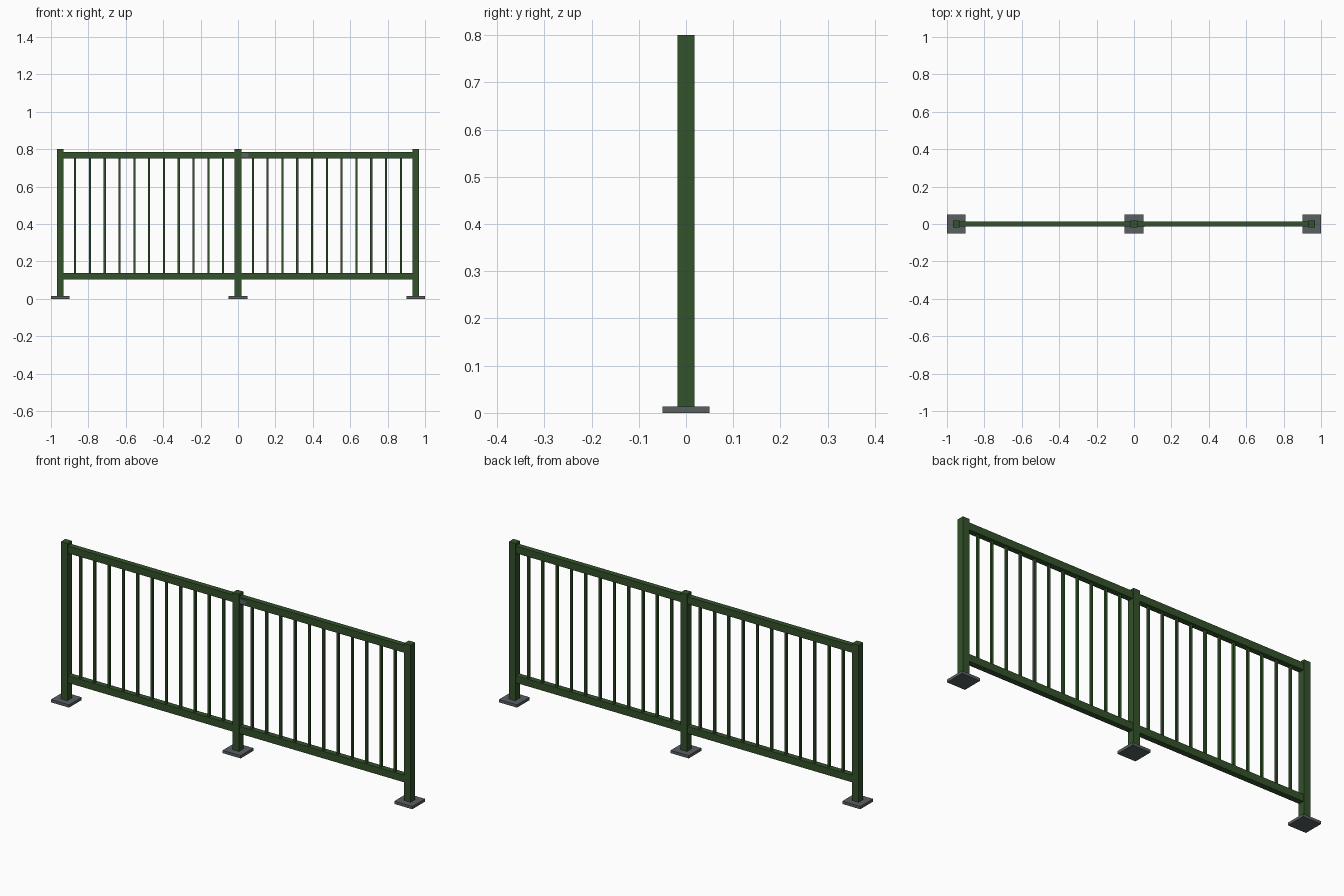
import bpy

cube = bpy.data.objects.get("Cube")
if cube:
    bpy.data.objects.remove(cube, do_unlink=True)


def material(name, rgb):
    m = bpy.data.materials.new(name)
    m.use_nodes = True
    m.diffuse_color = (*rgb, 1)
    m.node_tree.nodes["Principled BSDF"].inputs["Base Color"].default_value = (*rgb, 1)
    return m


green = material("dark green paint", (0.033, 0.085, 0.024))
steel = material("grey steel", (0.1, 0.115, 0.125))


def box(name, center, size, mat):
    bpy.ops.mesh.primitive_cube_add(size=1, location=center)
    ob = bpy.context.object
    ob.name = name
    ob.scale = size
    bpy.ops.object.transform_apply(location=False, rotation=False, scale=True)
    ob.data.materials.append(mat)
    return ob


SPAN = 0.95      # distance between posts
POST = 0.036     # post width
BASE = 0.014     # foot plate thickness
LOW, HIGH = 0.12, 0.768   # rail centre heights
RAIL = 0.036     # rail height
BARS = 11        # balusters per panel

# Posts on square foot plates
for side, x in (("right", -SPAN), ("middle", 0), ("left", SPAN)):
    box(side + "_foot_plate", (x, 0, BASE / 2), (0.1, 0.1, BASE), steel)
    box(side + "_post", (x, 0, (0.8 + BASE) / 2), (POST, POST, 0.8 - BASE), green)

# Two panels, each with two rails and a row of balusters
for side, start in (("right", -SPAN), ("left", 0)):
    for level, z in (("bottom", LOW), ("top", HIGH)):
        box(f"{side}_{level}_rail", (start + SPAN / 2, 0, z),
            (SPAN - POST, 0.028, RAIL), green)
    for i in range(BARS):
        x = start + SPAN * (i + 1) / (BARS + 1)
        box(f"{side}_baluster_{i + 1}", (x, 0, (LOW + HIGH) / 2),
            (0.011, 0.011, HIGH - LOW - RAIL), green)

# Small plate on the front of the top rail beside the middle post
box("rail_tag", (0.037, -0.015, HIGH), (0.036, 0.004, 0.022), steel)
